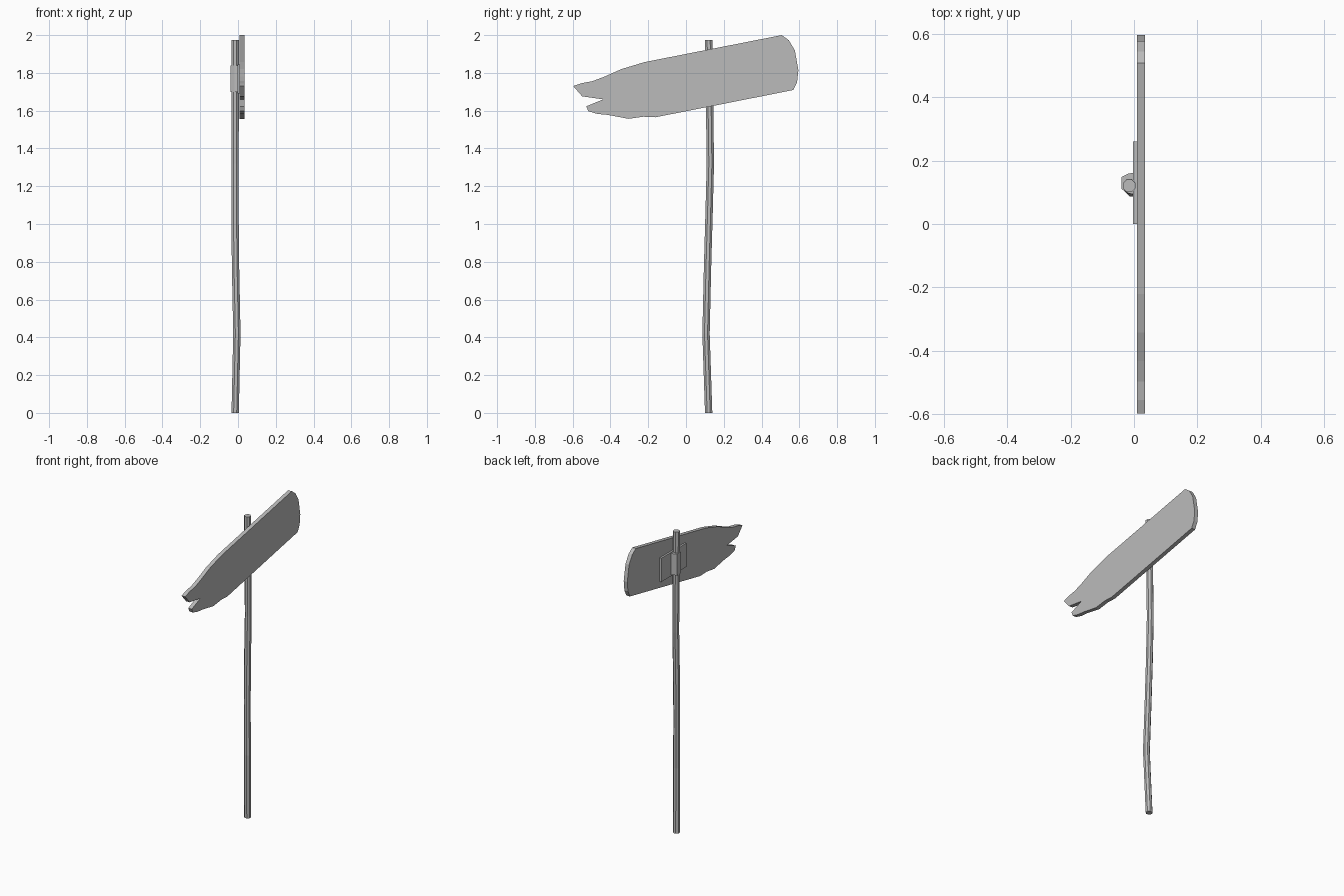
import bpy, bmesh
from math import cos, sin, tau

cube = bpy.data.objects.get("Cube")
if cube:
    bpy.data.objects.remove(cube, do_unlink=True)

# One plain grey for everything
grey = bpy.data.materials.new("plain grey")
grey.use_nodes = True
colour = (0.5, 0.5, 0.5, 1)
grey.diffuse_color = colour
grey.node_tree.nodes["Principled BSDF"].inputs["Base Color"].default_value = colour


def loft(name, rings):
    """Skin a stack of equal point rings and cap both ends."""
    bm = bmesh.new()
    loops = [[bm.verts.new(p) for p in ring] for ring in rings]
    for a, b in zip(loops, loops[1:]):
        for i in range(len(a)):
            j = (i + 1) % len(a)
            bm.faces.new((a[i], a[j], b[j], b[i]))
    bm.faces.new(loops[0][::-1])
    bm.faces.new(loops[-1])
    bmesh.ops.recalc_face_normals(bm, faces=bm.faces)
    mesh = bpy.data.meshes.new(name)
    bm.to_mesh(mesh)
    bm.free()
    mesh.materials.append(grey)
    obj = bpy.data.objects.new(name, mesh)
    bpy.context.collection.objects.link(obj)
    return obj


# Crooked post: centre x, y, z of each ring
RADIUS, SIDES = 0.021, 8
path = [(-0.015, 0.12, 0), (-0.006, 0.106, 0.42), (-0.013, 0.114, 0.77),
        (-0.016, 0.122, 1.05), (-0.016, 0.129, 1.32), (-0.015, 0.125, 1.62),
        (-0.015, 0.12, 1.975)]
angles = [tau * (i + 0.5) / SIDES for i in range(SIDES)]
loft("post", [[(x + RADIUS * cos(a), y + RADIUS * sin(a), z) for a in angles]
              for x, y, z in path])

# Weathered board: side outline (y, z), broken at one end
outline = [(-0.597, 1.73), (-0.555, 1.745), (-0.496, 1.756), (-0.432, 1.78),
           (-0.342, 1.82), (-0.22, 1.857), (0.507, 2.0), (0.544, 1.973),
           (0.576, 1.92), (0.595, 1.815), (0.588, 1.75), (0.567, 1.709),
           (-0.162, 1.565), (-0.225, 1.568), (-0.305, 1.557), (-0.416, 1.578),
           (-0.47, 1.583), (-0.517, 1.597), (-0.528, 1.623), (-0.438, 1.66),
           (-0.55, 1.676)]
loft("board", [[(x, y, z) for y, z in outline] for x in (0.009, 0.035)])

# Flat bracket plate behind the board
plate = [(0.0, 1.69), (0.26, 1.69), (0.26, 1.845), (0.0, 1.845)]
loft("bracket_plate", [[(x, y, z) for y, z in plate] for x in (-0.003, 0.009)])

# Folded sleeve that clasps the post
sleeve = [(0.0, 0.162), (-0.02, 0.158), (-0.039, 0.148), (-0.039, 0.11),
          (-0.018, 0.097), (0.0, 0.093)]
loft("bracket_sleeve", [[(x, y, z) for x, y in sleeve] for z in (1.7, 1.84)])
